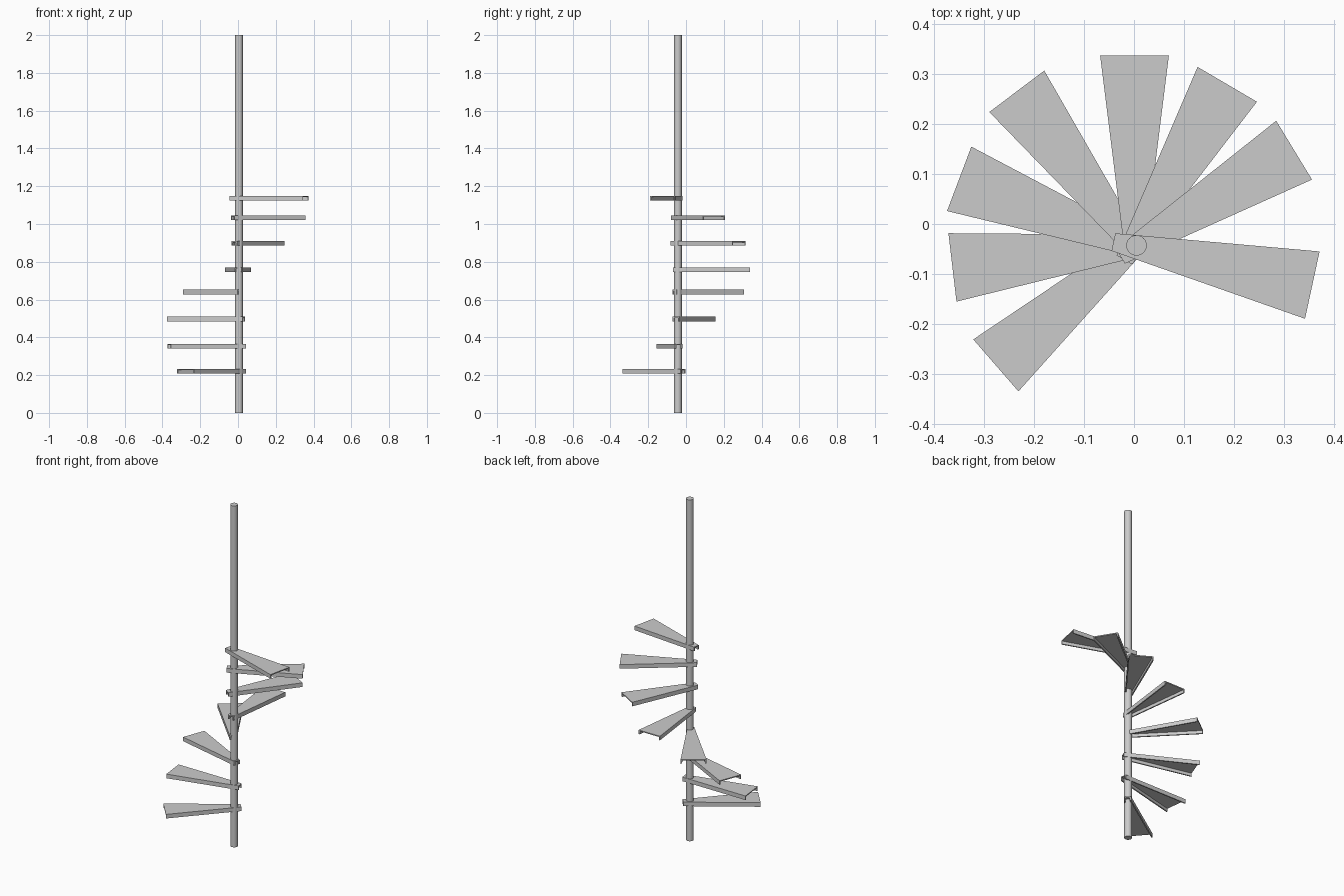
import bpy, bmesh
from math import radians
from mathutils import Matrix, Vector

if "Cube" in bpy.data.objects:
    bpy.data.objects.remove(bpy.data.objects["Cube"])

LENGTH, W_IN, W_OUT = 0.408, 0.036, 0.138   # tread plan
HEIGHT, PLATE, WALL = 0.024, 0.006, 0.007   # tread channel section


def channel(half):
    """Downward-open channel section for a given half width."""
    inner = half - WALL
    return [(-half, -HEIGHT), (-half, 0), (half, 0), (half, -HEIGHT),
            (inner, -HEIGHT), (inner, -PLATE), (-inner, -PLATE), (-inner, -HEIGHT)]


def make_tread(name, x, y, top, angle):
    """Tapered tread whose outer edge is centred on (x, y)."""
    bm = bmesh.new()
    near = [bm.verts.new((-LENGTH, v, z)) for v, z in channel(W_IN / 2)]
    far = [bm.verts.new((0, v, z)) for v, z in channel(W_OUT / 2)]
    n = len(near)
    for i in range(n):
        j = (i + 1) % n
        bm.faces.new((near[i], near[j], far[j], far[i]))
    # end caps: plate strip and two flanges
    for ring in (near, far):
        for ids in ((0, 1, 6, 7), (1, 2, 5, 6), (2, 3, 4, 5)):
            bm.faces.new([ring[i] for i in ids])
    bmesh.ops.recalc_face_normals(bm, faces=bm.faces)
    bm.transform(Matrix.Translation(Vector((x, y, top))) @ Matrix.Rotation(radians(angle), 4, 'Z'))
    mesh = bpy.data.meshes.new(name)
    bm.to_mesh(mesh)
    bm.free()
    bpy.context.collection.objects.link(bpy.data.objects.new(name, mesh))


# central pole
bpy.ops.mesh.primitive_cylinder_add(vertices=32, radius=0.0205, depth=2, location=(0.005, -0.043, 1))
bpy.context.object.name = "pole"
bpy.ops.object.shade_smooth_by_angle()

# treads: outer edge x, y, top height, heading in degrees
treads = [
    (-0.277, -0.2835, 0.232, 221),
    (-0.364, -0.087, 0.366, 186.7),
    (-0.3505, 0.0905, 0.509, 159.3),
    (-0.235, 0.266, 0.652, 127),
    (0.001, 0.338, 0.771, 90),
    (0.187, 0.28, 0.909, 59.6),
    (0.321, 0.148, 1.046, 31.3),
    (0.3575, -0.1225, 1.149, -12.2),
]
for i, t in enumerate(treads, 1):
    make_tread(f"tread_{i}", *t)
